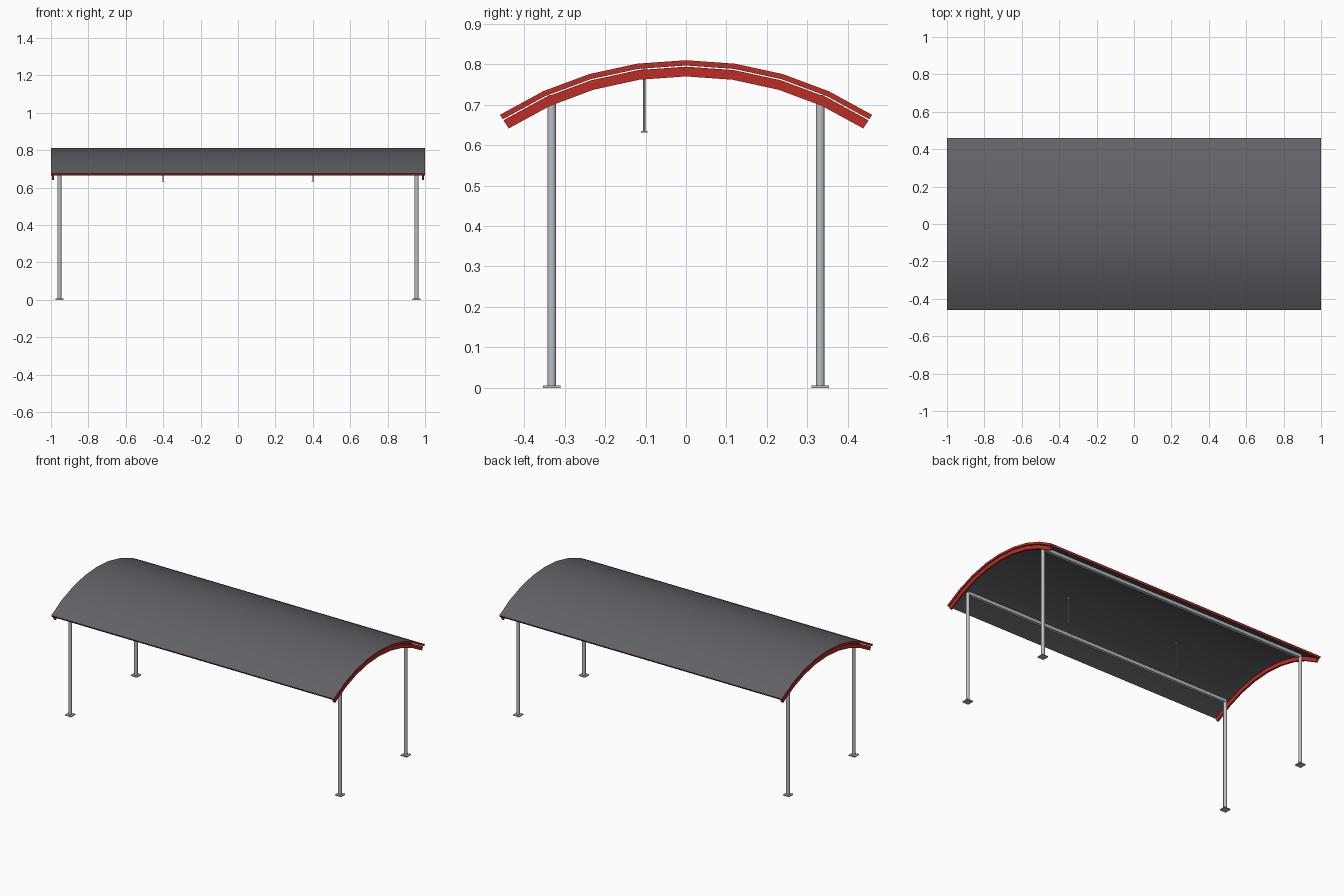
import bpy, bmesh, math

cube = bpy.data.objects.get("Cube")
if cube:
    bpy.data.objects.remove(cube)


def material(name, rgb):
    m = bpy.data.materials.new(name)
    m.use_nodes = True
    m.diffuse_color = (*rgb, 1)
    m.node_tree.nodes["Principled BSDF"].inputs["Base Color"].default_value = (*rgb, 1)
    return m


slate = material("slate grey", (0.12, 0.122, 0.135))
red = material("red", (0.52, 0.027, 0.018))
steel = material("galvanised steel", (0.5, 0.53, 0.55))

# Shared roof arc
RADIUS = 0.851
PEAK = 0.81
CENTRE_Z = PEAK - RADIUS
HALF_ANGLE = math.asin(0.46 / RADIUS)
SEGMENTS = 8


def finish(name, bm, mats):
    bmesh.ops.recalc_face_normals(bm, faces=bm.faces)
    mesh = bpy.data.meshes.new(name)
    bm.to_mesh(mesh)
    bm.free()
    for m in mats:
        mesh.materials.append(m)
    obj = bpy.data.objects.new(name, mesh)
    bpy.context.collection.objects.link(obj)
    return obj


def arch(name, outer, inner, x0, x1, mats):
    """Curved slab between two radii, running from x0 to x1."""
    bm = bmesh.new()
    rings = []
    for i in range(SEGMENTS + 1):
        a = HALF_ANGLE * (2 * i / SEGMENTS - 1)
        rings.append([bm.verts.new((x, r * math.sin(a), CENTRE_Z + r * math.cos(a)))
                      for x, r in ((x0, outer), (x1, outer), (x1, inner), (x0, inner))])
    for p, q in zip(rings, rings[1:]):
        for k in range(4):
            n = (k + 1) % 4
            bm.faces.new((p[k], p[n], q[n], q[k]))
    bm.faces.new(rings[0])
    bm.faces.new(rings[-1])
    return finish(name, bm, mats)


def smooth(obj):
    bpy.ops.object.select_all(action="DESELECT")
    obj.select_set(True)
    bpy.context.view_layer.objects.active = obj
    bpy.ops.object.shade_smooth_by_angle(angle=math.radians(35))


def box(name, centre, size, mat):
    bm = bmesh.new()
    bmesh.ops.create_cube(bm, size=1)
    bmesh.ops.scale(bm, vec=size, verts=bm.verts)
    bmesh.ops.translate(bm, vec=centre, verts=bm.verts)
    return finish(name, bm, [mat])


def rod(name, x, y, z0, z1, radius, mat, sides=16):
    bm = bmesh.new()
    bmesh.ops.create_cone(bm, cap_ends=True, segments=sides, radius1=radius,
                          radius2=radius, depth=z1 - z0)
    bmesh.ops.translate(bm, vec=(x, y, (z0 + z1) / 2), verts=bm.verts)
    obj = finish(name, bm, [mat])
    smooth(obj)
    return obj


# Roof sheet: slate on top and underneath, red on its outer edges
roof = arch("roof_sheet", RADIUS, RADIUS - 0.013, -1, 1, [slate, red])
for f in roof.data.polygons:
    end_face = abs(f.normal.x) > 0.9
    eave_face = abs(f.normal.y) > 0.7
    f.material_index = int(end_face or eave_face)
smooth(roof)

# Red arched beams under each end of the roof
for side, x in (("right", -0.989), ("left", 0.989)):
    smooth(arch("arched_beam_" + side, 0.835, 0.811, x - 0.006, x + 0.006, [red]))

# Posts with square foot plates, and the rails joining them
POST_X, POST_Y = 0.955, 0.332
for end, y in (("front", -POST_Y), ("back", POST_Y)):
    box(end + "_rail", (0, y, 0.714), (2 * POST_X, 0.02, 0.02), steel)
    for side, x in (("right", -POST_X), ("left", POST_X)):
        rod(f"{end}_{side}_post", x, y, 0.005, 0.715, 0.011, steel)
        box(f"{end}_{side}_foot", (x, y, 0.003), (0.043, 0.043, 0.006), steel)

# Thin hangers under the roof
for side, x in (("right", -0.4), ("left", 0.4)):
    rod(f"{side}_hanger", x, -0.103, 0.633, 0.792, 0.0028, steel, 8)
    box(f"{side}_hanger_plate", (x, -0.103, 0.633), (0.016, 0.016, 0.004), steel)
    box(f"{side}_hanger_cap", (x, -0.103, 0.787), (0.016, 0.016, 0.004), steel)
